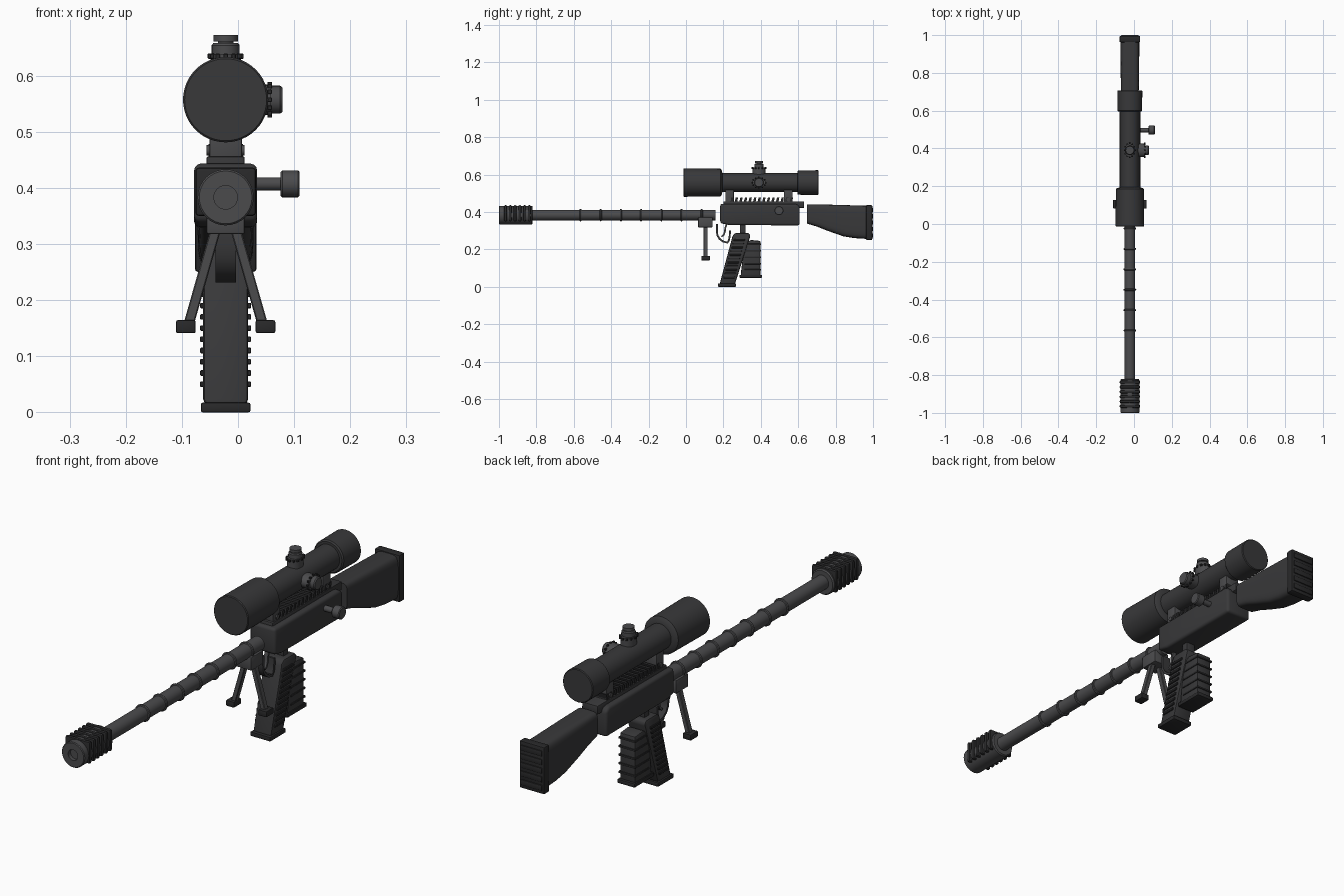
import bpy, bmesh, math
from mathutils import Vector

CX = -0.022  # x of the weapon's centre line


def mat(name, v):
    m = bpy.data.materials.new(name)
    m.diffuse_color = (v, v, v * 1.05, 1)
    return m


METAL, BODY, DARK = mat("metal", 0.07), mat("body", 0.04), mat("rubber", 0.022)


def finish(name, bm, m, bevel=0.0, segs=2):
    if bevel:
        bmesh.ops.bevel(bm, geom=bm.edges[:], offset=bevel, segments=segs, profile=0.5,
                        affect='EDGES', clamp_overlap=True)
    bmesh.ops.recalc_face_normals(bm, faces=bm.faces[:])
    me = bpy.data.meshes.new(name)
    bm.to_mesh(me)
    bm.free()
    ob = bpy.data.objects.new(name, me)
    ob.location.x = CX
    me.materials.append(m)
    bpy.context.collection.objects.link(ob)
    bpy.ops.object.select_all(action='DESELECT')
    ob.select_set(True)
    bpy.context.view_layer.objects.active = ob
    bpy.ops.object.shade_smooth_by_angle(angle=math.radians(35))
    return ob


def loft(name, rings, m, bevel=0.0, segs=2):
    """Skin a list of equal-length point rings and cap both ends."""
    bm = bmesh.new()
    vs = [[bm.verts.new(p) for p in r] for r in rings]
    n = len(vs[0])
    for a, b in zip(vs, vs[1:]):
        for i in range(n):
            bm.faces.new((a[i], a[(i + 1) % n], b[(i + 1) % n], b[i]))
    bm.faces.new(vs[0])
    bm.faces.new(vs[-1])
    return finish(name, bm, m, bevel, segs)


def prism(name, yz, hw, m, bevel=0.0, x=0.0, segs=2):
    return loft(name, [[(x + s * hw, y, z) for y, z in yz] for s in (-1, 1)], m, bevel, segs)


def box(name, y0, y1, z0, z1, hw, m, bevel=0.003, x=0.0, segs=2):
    return prism(name, [(y0, z0), (y1, z0), (y1, z1), (y0, z1)], hw, m, bevel, x, segs)


def turned(name, axis, origin, profile, m, n=32, squash=1.0):
    """Lathe (distance along axis, radius) pairs; axis is 'X', 'Y' or 'Z'."""
    rings = []
    for d, r in profile:
        ring = []
        for i in range(n):
            t = 2 * math.pi * i / n
            c, s = r * math.cos(t), r * math.sin(t)
            p = {'X': (d, c * squash, s), 'Y': (c, d, s), 'Z': (s, c * squash, d)}[axis]
            ring.append(Vector(p) + Vector(origin))
        rings.append(ring)
    return loft(name, rings, m)


# Barrel with reinforcing rings
BZ = 0.383
turned("barrel", 'Y', (0, 0, BZ), [(-0.85, 0.028), (0.158, 0.028)], METAL)
for i in range(7):
    y = -0.564 + i * 0.108
    turned("barrel_ring", 'Y', (0, y, BZ),
           [(-0.006, 0.027), (-0.004, 0.032), (0, 0.034), (0.004, 0.032), (0.006, 0.027)], METAL)

# Muzzle brake with shallow bore and fins on its upper half
turned("muzzle_brake", 'Y', (0, 0, BZ),
       [(-0.985, 0.021), (-1.0, 0.021), (-1.0, 0.047), (-0.997, 0.05), (-0.825, 0.05), (-0.82, 0.046)], METAL)
for i in range(6):
    y = -0.965 + i * 0.0255
    box("muzzle_fin", y - 0.008, y + 0.008, 0.35, 0.436, 0.054, DARK, 0.006)

# Receiver and top rail
prism("receiver", [(0.183, 0.34), (0.23, 0.33), (0.608, 0.328), (0.608, 0.43), (0.59, 0.443), (0.183, 0.443)],
      0.056, BODY, 0.012, segs=3)
box("rail_base", 0.2, 0.632, 0.422, 0.456, 0.034, BODY)
for i in range(14):
    y = 0.235 + i * 0.0245
    prism("rail_tooth", [(y, 0.452), (y + 0.014, 0.452), (y + 0.019, 0.478), (y + 0.007, 0.478)], 0.031, DARK)

# Bolt handle
turned("bolt_handle", 'X', (0, 0.497, 0.407),
       [(0.04, 0.0115), (0.098, 0.0115), (0.098, 0.021), (0.101, 0.024), (0.129, 0.024), (0.132, 0.021)], METAL, 24)

# Telescopic sight
SZ = 0.557
turned("scope_tube", 'Y', (0, 0, SZ), [(0.17, 0.05), (0.62, 0.05)], BODY, 48)
turned("scope_objective", 'Y', (0, 0, SZ),
       [(-0.013, 0.073), (-0.01, 0.076), (0.185, 0.074), (0.19, 0.068), (0.195, 0.05)], BODY, 48)
turned("scope_eyepiece", 'Y', (0, 0, SZ),
       [(0.595, 0.06), (0.6, 0.065), (0.705, 0.066), (0.708, 0.063)], BODY, 48)
for y in (0.233, 0.546):
    box("scope_mount", y - 0.023, y + 0.023, 0.45, 0.525, 0.029, METAL)
    turned("mount_screw", 'X', (0, y, 0.467), [(-0.034, 0.009), (0.034, 0.009)], METAL, 12)

# Adjustment turrets on the top and right of the sight
for axis, nm in (('Z', "elevation"), ('X', "windage")):
    top = 0.115 if axis == 'Z' else 0.102
    o = (0, 0.39, SZ)
    knob = [(0.04, 0.025), (0.097, 0.025), (0.101, 0.022)]
    if axis == 'Z':
        knob += [(0.101, 0.014), (0.104, 0.014), (0.104, 0.022), (top, 0.022)]
    turned(nm + "_turret", axis, o, knob, METAL, 24)
    turned(nm + "_collar", axis, o, [(0.045, 0.027), (0.081, 0.027)], METAL, 24, 1.3)
    for i in range(12):
        t = math.pi / 6 * i
        u, v = 0.028 * math.cos(t), 0.028 * math.sin(t)
        if axis == 'Z':
            box("turret_knurl", 0.39 + u * 1.3 - 0.004, 0.39 + u * 1.3 + 0.004,
                SZ + 0.073, SZ + 0.082, 0.004, DARK, 0.001, v, 1)
        else:
            box("turret_knurl", 0.39 + u * 1.3 - 0.004, 0.39 + u * 1.3 + 0.004,
                SZ + v - 0.004, SZ + v + 0.004, 0.004, DARK, 0.001, 0.0785, 1)

# Shoulder stock, lofted from rounded sections (y, bottom, top, half width)
rings = []
for y, z0, z1, hw in ((0.648, 0.337, 0.441, 0.046), (0.70, 0.322, 0.44, 0.047), (0.76, 0.298, 0.439, 0.048),
                      (0.84, 0.27, 0.437, 0.049), (0.90, 0.26, 0.435, 0.05), (0.965, 0.256, 0.433, 0.05)):
    ring = []
    for i in range(32):
        t = 2 * math.pi * i / 32
        c, s = math.cos(t), math.sin(t)
        ring.append((hw * math.copysign(abs(c) ** 0.4, c), y,
                     (z0 + z1) / 2 + (z1 - z0) / 2 * math.copysign(abs(s) ** 0.4, s)))
    rings.append(ring)
loft("stock", rings, BODY)
box("butt_pad", 0.962, 0.996, 0.25, 0.437, 0.055, DARK, 0.006)
for i in range(5):
    z = 0.275 + i * 0.034
    box("butt_ridge", 0.99, 1.0, z - 0.011, z + 0.011, 0.046, DARK, 0.002)

# Pistol grip with side ridges and base plate
prism("grip", [(0.18, 0.015), (0.262, 0.015), (0.345, 0.275), (0.335, 0.288), (0.265, 0.288), (0.25, 0.275)],
      0.04, BODY, 0.008)
box("grip_base", 0.17, 0.268, 0.0, 0.017, 0.044, DARK)
box("grip_post", 0.288, 0.318, 0.275, 0.345, 0.02, BODY)
for i in range(11):
    z = 0.05 + i * 0.02
    y = 0.18 + (z - 0.015) * 0.27
    for s in (-1, 1):
        prism("grip_ridge", [(y + 0.01, z - 0.005), (y + 0.07, z - 0.005), (y + 0.072, z + 0.005),
                             (y + 0.012, z + 0.005)], 0.006, DARK, 0.0015, s * 0.0395, 1)

# Magazine behind the grip
prism("magazine", [(0.292, 0.06), (0.398, 0.06), (0.398, 0.245), (0.345, 0.25), (0.312, 0.23)], 0.034, BODY, 0.006)
box("magazine_base", 0.285, 0.407, 0.048, 0.064, 0.038, DARK)
for i in range(5):
    z = 0.09 + i * 0.034
    box("magazine_rib", 0.312, 0.402, z - 0.004, z + 0.004, 0.037, DARK, 0.002)

# Trigger guard and trigger, curved straps
def strap(name, pts, th, hw, m):
    left, right = [], []
    for i, p in enumerate(pts):
        a, b = pts[max(i - 1, 0)], pts[min(i + 1, len(pts) - 1)]
        d = Vector((b[0] - a[0], b[1] - a[1])).normalized() * th / 2
        left.append((p[0] - d.y, p[1] + d.x))
        right.append((p[0] + d.y, p[1] - d.x))
    prism(name, left + right[::-1], hw, m)


strap("trigger_guard", [(0.166, 0.335), (0.165, 0.30), (0.168, 0.275), (0.18, 0.255), (0.198, 0.242),
                        (0.222, 0.236), (0.23, 0.25), (0.234, 0.275), (0.235, 0.30)], 0.01, 0.018, BODY)
strap("trigger", [(0.218, 0.335), (0.21, 0.315), (0.208, 0.295), (0.202, 0.278), (0.19, 0.268)],
      0.009, 0.008, METAL)

# Folding bipod
box("bipod_block", 0.065, 0.142, 0.318, 0.37, 0.034, METAL)
for s in (-1, 1):
    loft("bipod_leg", [[(s * x + dx, 0.105 + dy, z) for dx, dy in
                        ((-0.0095, -0.011), (0.0095, -0.011), (0.0095, 0.011), (-0.0095, 0.011))]
                       for x, z in ((0.018, 0.325), (0.065, 0.16))], METAL, 0.002, 1)
    box("bipod_foot", 0.082, 0.128, 0.141, 0.164, 0.0175, DARK, 0.003, s * 0.071)
